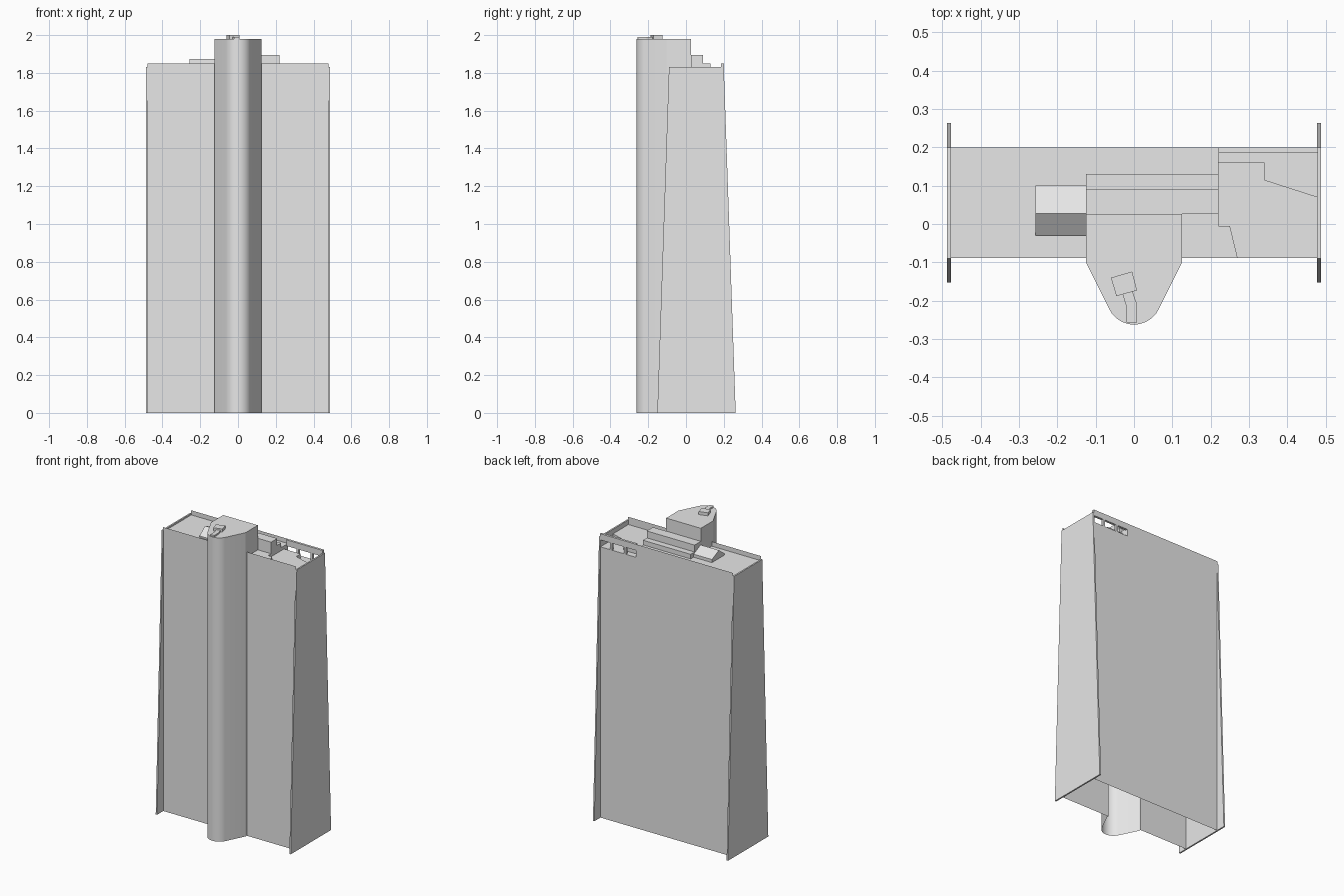
import bpy
import bmesh
import math

cube = bpy.data.objects.get("Cube")
if cube:
    bpy.data.objects.remove(cube, do_unlink=True)

grey = bpy.data.materials.new("light_grey")
grey.use_nodes = True
grey.diffuse_color = (0.8, 0.8, 0.8, 1)
grey.node_tree.nodes["Principled BSDF"].inputs["Base Color"].default_value = (0.8, 0.8, 0.8, 1)


def finish(name, bm, fix_normals=False):
    if fix_normals:
        bmesh.ops.recalc_face_normals(bm, faces=bm.faces)
    mesh = bpy.data.meshes.new(name)
    bm.to_mesh(mesh)
    bm.free()
    mesh.materials.append(grey)
    obj = bpy.data.objects.new(name, mesh)
    bpy.context.collection.objects.link(obj)
    return obj


def sheet(name, path, low, high):
    """Upright thin wall along an open plan path."""
    bm = bmesh.new()
    rows = [[bm.verts.new((x, y, z)) for x, y in path] for z in (low, high)]
    for i in range(len(path) - 1):
        bm.faces.new((rows[0][i], rows[0][i + 1], rows[1][i + 1], rows[1][i]))
    return finish(name, bm)


def prism(name, outline, low, high, axis="z"):
    """Solid made by extruding a plan (axis z) or a side profile (axis x)."""
    bm = bmesh.new()

    def place(a, b, c):
        return (a, b, c) if axis == "z" else (c, a, b)

    bottom = [bm.verts.new(place(a, b, low)) for a, b in outline]
    top = [bm.verts.new(place(a, b, high)) for a, b in outline]
    bm.faces.new(bottom)
    bm.faces.new(top)
    n = len(outline)
    for i in range(n):
        j = (i + 1) % n
        bm.faces.new((bottom[i], bottom[j], top[j], top[i]))
    return finish(name, bm, True)


def block(name, x0, x1, y0, y1, z0, z1):
    return prism(name, [(x0, y0), (x1, y0), (x1, y1), (x0, y1)], z0, z1)


# Main levels and plan lines
END, FRONT, BACK = 0.48, -0.088, 0.2
CORE, CORE_BACK, CORE_TOP = 0.125, 0.026, 1.98
ROOF, PARAPET, PIT, PIT_X = 1.82, 1.85, 1.765, 0.22

# Slab walls, open underneath
sheet("front_wall_right", [(-END, FRONT), (-CORE, FRONT)], 0, PARAPET)
sheet("front_wall_left", [(CORE, FRONT), (END, FRONT)], 0, PARAPET)
sheet("back_wall", [(PIT_X, BACK), (-END, BACK)], 0, PARAPET)
sheet("back_wall_below_openings", [(END, BACK), (PIT_X, BACK)], 0, PIT)

# Beam and posts around the terrace openings
block("terrace_beam", PIT_X, END, 0.185, BACK, 1.81, PARAPET)
for i, x in enumerate((0.3, 0.4)):
    block(f"terrace_post_{i + 1}", x - 0.008, x + 0.008, 0.185, BACK, PIT, 1.81)

# Tapered end fins
fin = [(-0.152, 0), (0.263, 0), (BACK, 1.83), (-0.09, 1.83)]
for side, x in (("right", -0.482), ("left", 0.482)):
    prism(f"{side}_end_fin", fin, x - 0.005, x + 0.005, "x")

# Projecting core with a rounded nose
nose = [(0.072 * math.sin(t), -0.19 - 0.072 * math.cos(t))
        for t in (math.radians(-61 + 122 * i / 16) for i in range(17))]
bow = [(-CORE, FRONT), (-CORE, -0.1)] + nose + [(CORE, -0.1), (CORE, FRONT)]
core = sheet("core_bow_wall", bow, 0, CORE_TOP)
rear = [(CORE, FRONT), (CORE, CORE_BACK), (-CORE, CORE_BACK), (-CORE, FRONT)]
sheet("core_rear_wall", rear, ROOF, CORE_TOP)
prism("core_roof", bow + rear[1:3], CORE_TOP - 0.01, CORE_TOP)
bpy.context.view_layer.objects.active = core
core.select_set(True)
bpy.ops.object.shade_smooth_by_angle(angle=math.radians(25))
core.select_set(False)

# Main roof, lower terrace platform and the sunken strip behind it
notch = [(0.27, FRONT), (0.25, -0.005), (PIT_X, -0.005)]
prism("main_roof", [(-END, FRONT)] + notch + [(PIT_X, BACK), (-END, BACK)], PIT, ROOF)
prism("terrace_platform",
      notch[::-1] + [(END, FRONT), (END, 0.07), (0.34, 0.115), (0.34, 0.16), (PIT_X, 0.16)],
      PIT, 1.8)
block("terrace_floor", PIT_X, END, FRONT, BACK, PIT - 0.01, PIT)

# Rooftop plant rooms
block("plant_room_upper", -CORE, PIT_X, CORE_BACK, 0.09, ROOF, 1.895)
block("plant_room_step", -CORE, PIT_X, 0.09, 0.13, ROOF, PARAPET)
gable = [(-0.03, ROOF), (0.1, ROOF), (0.1, 1.84), (0.028, 1.873), (-0.03, 1.83)]
prism("gabled_plant_room", gable, -0.257, -CORE, "x")

# Maintenance unit on the core roof
prism("maintenance_unit", [(-0.06, -0.14), (-0.005, -0.124), (0.008, -0.173), (-0.046, -0.188)],
      CORE_TOP, 2.0)
prism("maintenance_arm", [(-0.03, -0.182), (-0.02, -0.215), (-0.02, -0.257),
                          (0.008, -0.257), (0.008, -0.21), (-0.004, -0.175)],
      CORE_TOP, 1.99)
